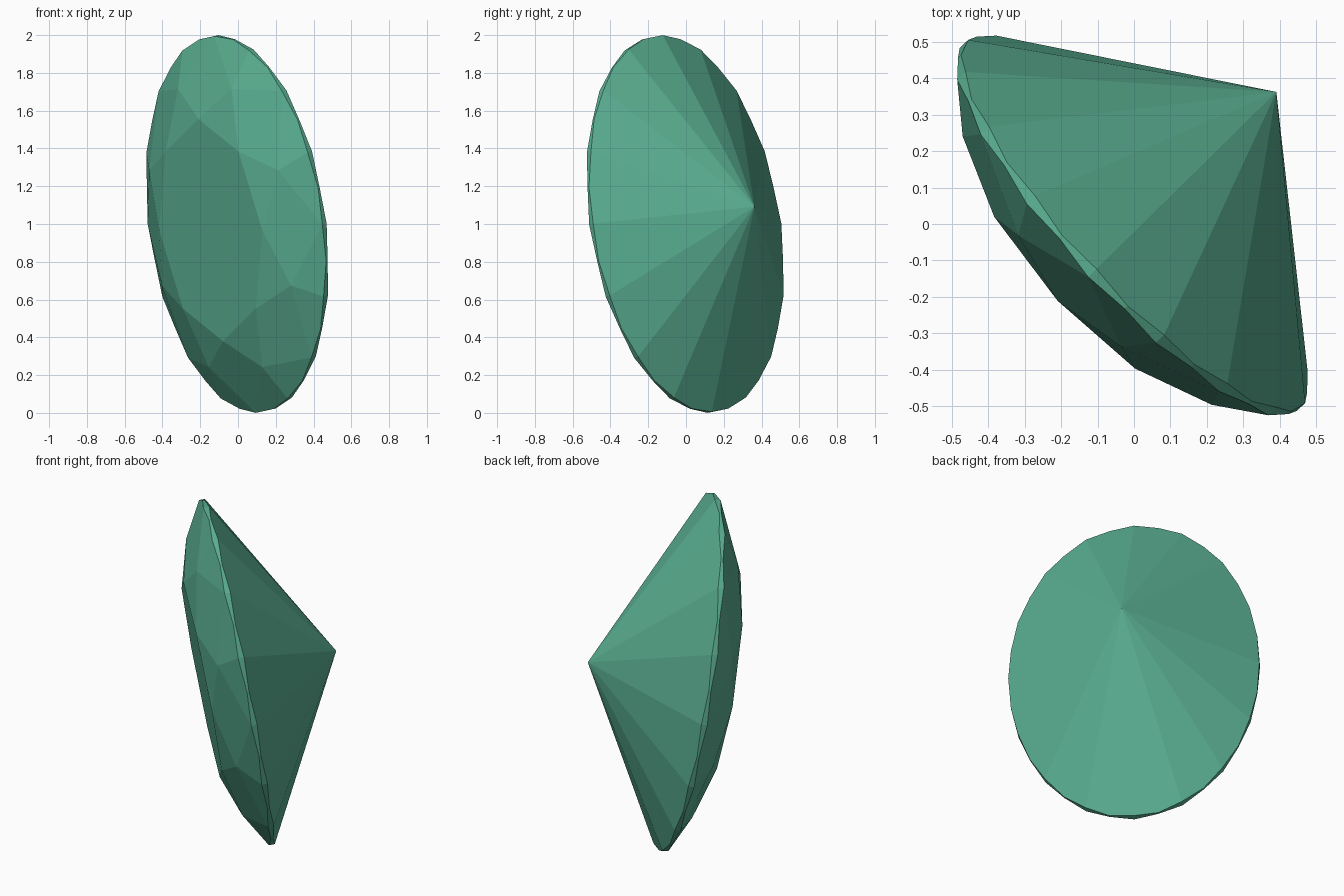
import bpy, bmesh
from math import sin, cos, pi
from mathutils import Vector

if "Cube" in bpy.data.objects:
    bpy.data.objects.remove(bpy.data.objects["Cube"])

# Local frame of the tilted oval stone: short axis, long axis, table direction
CENTRE = Vector((0, 0, 1.001))
A = Vector((0.462, -0.498, 0))
B = Vector((-0.11, -0.13, 0.997))
N = A.cross(B).normalized()

bm = bmesh.new()


def vert(r, angle, h):
    return bm.verts.new(CENTRE + r * cos(angle) * A + r * sin(angle) * B + h * N)


def ring(count, r, heights, offset=0):
    step = 2 * pi / count
    return [vert(r, (i + offset) * step, heights[i % len(heights)]) for i in range(count)]


# Rings from table to point
table = ring(8, 0.59, [0.2])
star = ring(8, 0.8, [0.131], 0.5)
upper = ring(32, 1, [0.022, 0.011])     # scalloped girdle edges
lower = ring(32, 1, [-0.01, 0.0])
point = vert(0, 0, -0.54)

# Crown: table, star facets, kites and upper girdle facets
bm.faces.new(table)
for i in range(8):
    g = 4 * i
    bm.faces.new((table[i], star[i], table[(i + 1) % 8]))
    bm.faces.new((table[i], star[i - 1], upper[g], star[i]))
    for k in (g, g + 2):
        bm.faces.new((star[i], upper[k], upper[k + 1], upper[(k + 2) % 32]))

# Girdle band
for i in range(32):
    j = (i + 1) % 32
    bm.faces.new((upper[i], lower[i], lower[j], upper[j]))

# Pavilion: sixteen facets meeting at the point
for i in range(0, 32, 2):
    bm.faces.new((lower[i], point, lower[(i + 2) % 32], lower[i + 1]))

bmesh.ops.recalc_face_normals(bm, faces=bm.faces)
mesh = bpy.data.meshes.new("gemstone")
bm.to_mesh(mesh)
bm.free()
gem = bpy.data.objects.new("gemstone", mesh)
bpy.context.collection.objects.link(gem)

# Green stone
mat = bpy.data.materials.new("green_stone")
mat.diffuse_color = (0.1, 0.42, 0.28, 1)
mat.use_nodes = True
mat.node_tree.nodes["Principled BSDF"].inputs["Base Color"].default_value = mat.diffuse_color
mesh.materials.append(mat)
